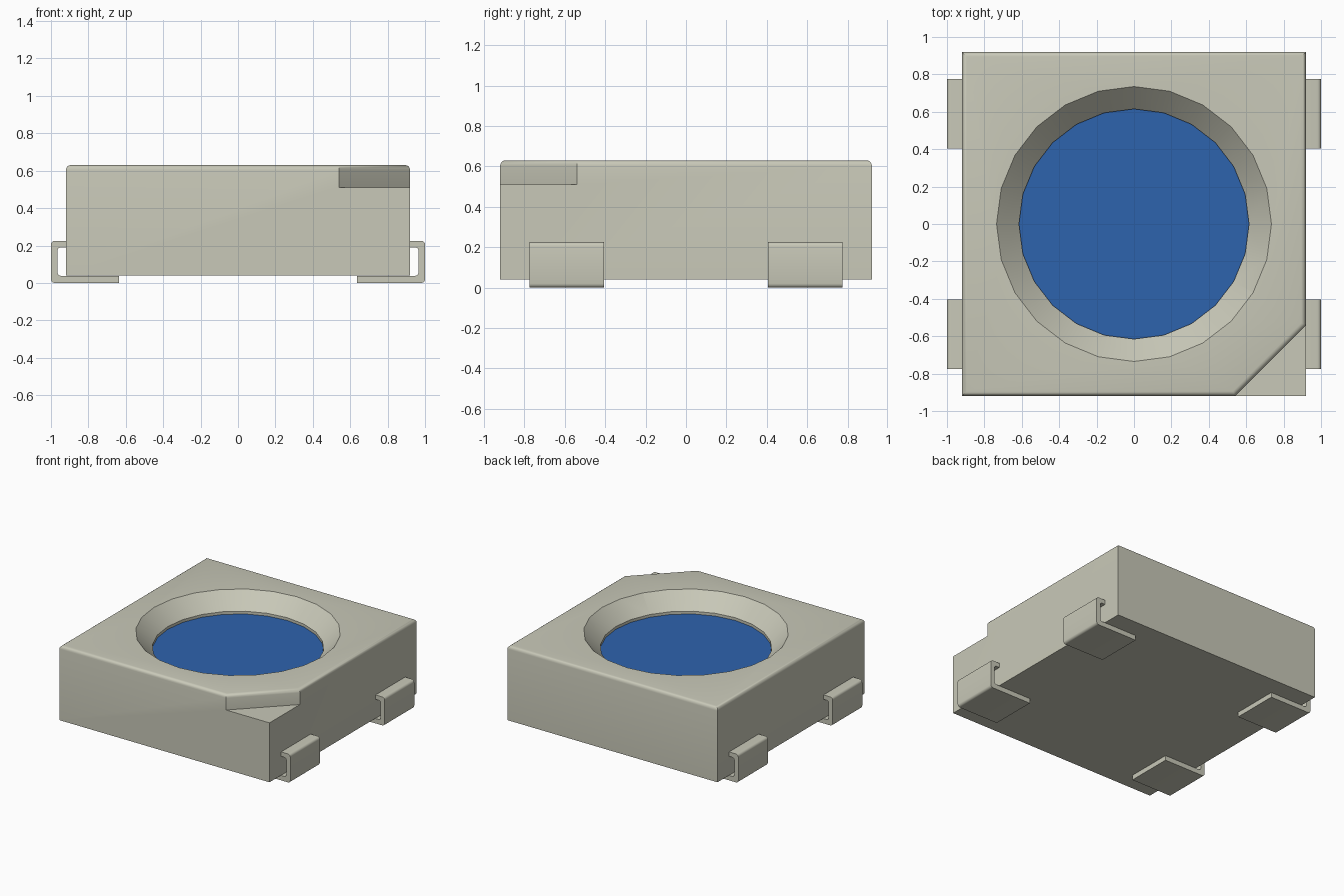
import bpy, bmesh, math

if "Cube" in bpy.data.objects:
    bpy.data.objects.remove(bpy.data.objects["Cube"], do_unlink=True)


def material(name, rgb):
    m = bpy.data.materials.new(name)
    m.use_nodes = True
    m.diffuse_color = (*rgb, 1)
    bsdf = next(n for n in m.node_tree.nodes if n.type == 'BSDF_PRINCIPLED')
    bsdf.inputs["Base Color"].default_value = (*rgb, 1)
    return m


BEIGE = material("warm_grey_beige", (0.58, 0.58, 0.48))
BLUE = material("blue", (0.027, 0.125, 0.42))


def add_object(name, bm, mat):
    bmesh.ops.recalc_face_normals(bm, faces=bm.faces)
    mesh = bpy.data.meshes.new(name)
    bm.to_mesh(mesh)
    bm.free()
    ob = bpy.data.objects.new(name, mesh)
    bpy.context.collection.objects.link(ob)
    mesh.materials.append(mat)
    return ob


def activate(ob):
    bpy.ops.object.select_all(action='DESELECT')
    ob.select_set(True)
    bpy.context.view_layer.objects.active = ob


def smooth(ob):
    activate(ob)
    bpy.ops.object.shade_smooth_by_angle(angle=math.radians(32))


def lathe(name, rings, mat, sides=24):
    """Closed solid from (radius, z) rings around the z axis."""
    bm = bmesh.new()
    loops = [[bm.verts.new((r * math.cos(2 * math.pi * i / sides),
                            r * math.sin(2 * math.pi * i / sides), z))
              for i in range(sides)] for r, z in rings]
    for a, b in zip(loops, loops[1:]):
        for i in range(sides):
            j = (i + 1) % sides
            bm.faces.new((a[i], a[j], b[j], b[i]))
    bm.faces.new(loops[0])
    bm.faces.new(loops[-1])
    return add_object(name, bm, mat)


# Main dimensions
H, CUT = 0.92, 0.54
BASE, STEP, TOP = 0.04, 0.51, 0.63
RIM, LENS = 0.735, 0.615

# Housing: square block with a stepped, chamfered corner at the front left
bm = bmesh.new()
base = [bm.verts.new((x, y, BASE)) for x, y in ((-H, -H), (H, -H), (H, H), (-H, H))]
top = [bm.verts.new((x, y, TOP))
       for x, y in ((-H, -H), (CUT, -H), (H, -CUT), (H, H), (-H, H))]
step = [bm.verts.new((x, y, STEP)) for x, y in ((CUT, -H), (H, -H), (H, -CUT))]
for face in (base, top, step,
             (base[0], base[1], step[1], step[0], top[1], top[0]),
             (base[1], base[2], top[3], top[2], step[2], step[1]),
             (base[2], base[3], top[4], top[3]),
             (base[3], base[0], top[0], top[4]),
             (step[0], step[2], top[2], top[1])):
    bm.faces.new(face)
bmesh.ops.recalc_face_normals(bm, faces=bm.faces)
rim_edges = [e for e in bm.edges if all(v.co.z > TOP - 0.001 for v in e.verts)]
bmesh.ops.bevel(bm, geom=rim_edges, offset=0.026, segments=4, profile=0.5,
                affect='EDGES')
housing = add_object("housing", bm, BEIGE)

# Conical reflector well with a short straight wall at its foot
slope = (RIM - LENS) / (TOP - STEP)
cutter = lathe("well_cutter", [(LENS, 0.46), (LENS, STEP), (RIM, TOP),
                               (RIM + 0.1 * slope, TOP + 0.1)], BEIGE)
cutter.hide_render = True
boolean = housing.modifiers.new("well", 'BOOLEAN')
boolean.operation = 'DIFFERENCE'
boolean.solver = 'EXACT'
boolean.object = cutter
activate(housing)
bpy.ops.object.modifier_apply(modifier="well")
bpy.data.objects.remove(cutter, do_unlink=True)
smooth(housing)

# Blue lens at the bottom of the well
lathe("lens", [(LENS, 0.46), (LENS, 0.488)], BLUE)


# Four folded contact legs: C-shaped side profile extruded along y
PROFILE = [(0.635, 0), (1.0, 0), (1.0, 0.225), (0.90, 0.225),
           (0.90, 0.19), (0.965, 0.19), (0.965, 0.038), (0.635, 0.038)]
ROUNDED = {1: 0.02, 2: 0.02, 5: 0.018, 6: 0.018}   # corner index: radius


def leg(name, sx, sy):
    bm = bmesh.new()
    near, far = ([bm.verts.new((sx * x, sy * y, z)) for x, z in PROFILE]
                 for y in (0.405, 0.775))
    n = len(PROFILE)
    for i in range(n):
        j = (i + 1) % n
        bm.faces.new((near[i], near[j], far[j], far[i]))
    bm.faces.new(near)
    bm.faces.new(far)
    bmesh.ops.recalc_face_normals(bm, faces=bm.faces)
    corner_edges = [(bm.edges.get((near[i], far[i])), r) for i, r in ROUNDED.items()]
    for edge, r in corner_edges:
        bmesh.ops.bevel(bm, geom=[edge], offset=r, segments=4, profile=0.5,
                        affect='EDGES')
    smooth(add_object(name, bm, BEIGE))


for sx, side in ((1, "left"), (-1, "right")):
    for sy, end in ((-1, "front"), (1, "back")):
        leg(f"{end}_{side}_leg", sx, sy)
